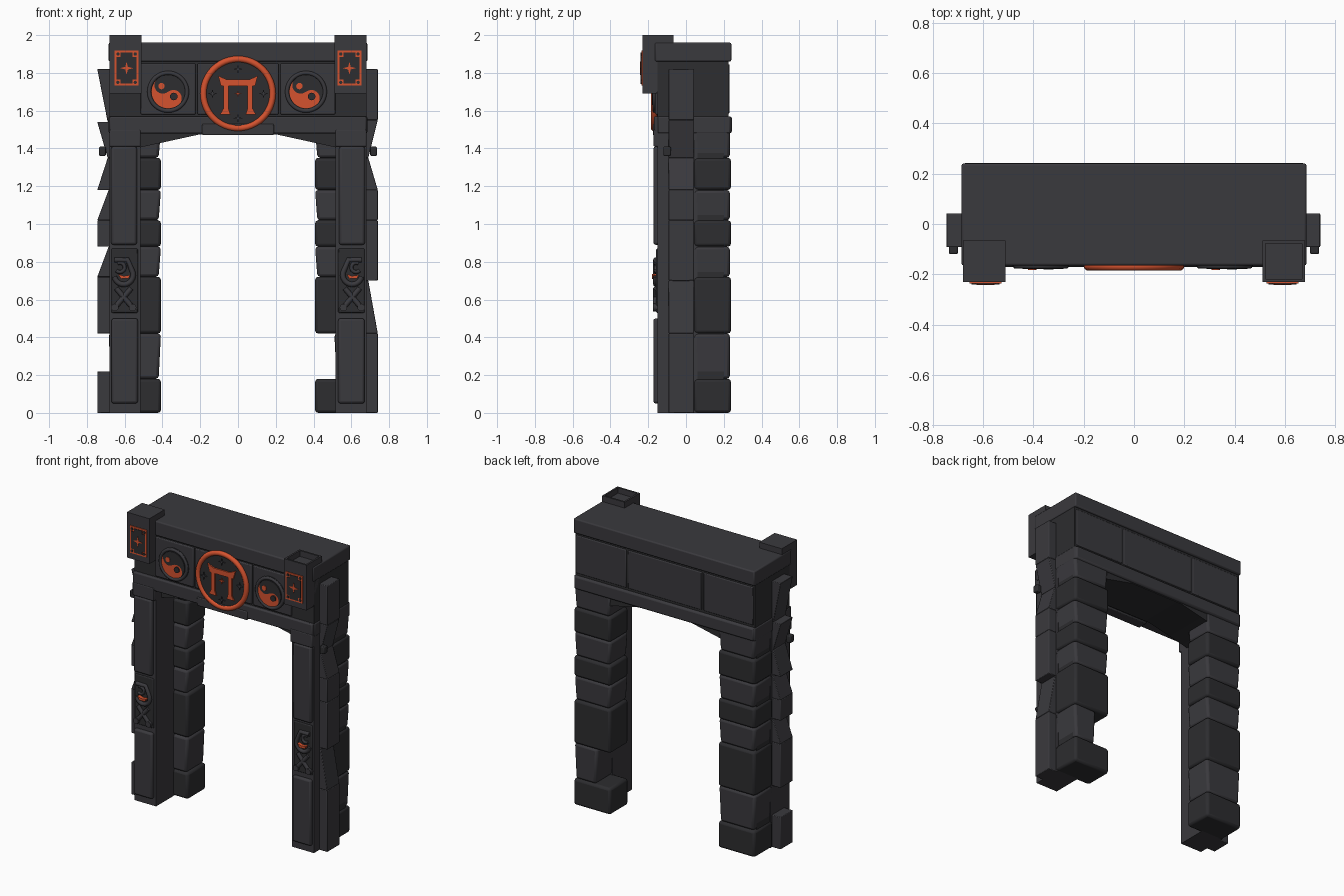
import bpy, bmesh, math
from mathutils import Matrix, Vector

if "Cube" in bpy.data.objects:
    bpy.data.objects.remove(bpy.data.objects["Cube"], do_unlink=True)


def material(name, rgb):
    m = bpy.data.materials.new(name)
    m.use_nodes = True
    m.diffuse_color = (*rgb, 1)
    m.node_tree.nodes["Principled BSDF"].inputs["Base Color"].default_value = (*rgb, 1)
    return m


STONE = material("charcoal stone", (0.042, 0.041, 0.047))
DARK = material("dark stone", (0.026, 0.026, 0.029))
ORANGE = material("ember orange", (0.66, 0.085, 0.028))


def finish(name, bm, mat, bevel=0.0):
    bmesh.ops.recalc_face_normals(bm, faces=bm.faces[:])
    me = bpy.data.meshes.new(name)
    bm.to_mesh(me)
    bm.free()
    me.materials.append(mat)
    ob = bpy.data.objects.new(name, me)
    bpy.context.collection.objects.link(ob)
    if bevel:
        mod = ob.modifiers.new("worn edges", "BEVEL")
        mod.width, mod.segments = bevel, 2
        mod.limit_method = "ANGLE"
    bpy.context.view_layer.objects.active = ob
    ob.select_set(True)
    bpy.ops.object.shade_smooth_by_angle(angle=math.radians(35))
    ob.select_set(False)
    return ob


def prism(name, pts, lo, hi, mat, axis="y", bevel=0.0):
    """Extrude an outline: (x, z) along y, or (y, z) along x."""
    place = (lambda p, d: (p[0], d, p[1])) if axis == "y" else (lambda p, d: (d, p[0], p[1]))
    bm = bmesh.new()
    a = [bm.verts.new(place(p, lo)) for p in pts]
    b = [bm.verts.new(place(p, hi)) for p in pts]
    bm.faces.new(a)
    bm.faces.new(b[::-1])
    for i in range(len(pts)):
        j = (i + 1) % len(pts)
        bm.faces.new((a[i], b[i], b[j], a[j]))
    return finish(name, bm, mat, bevel)


def box(name, x, y, z, mat=STONE, bevel=0.0):
    return prism(name, [(x[0], z[0]), (x[1], z[0]), (x[1], z[1]), (x[0], z[1])],
                 y[0], y[1], mat, bevel=bevel)


def arc(cx, cz, r, a0, a1, n=16):
    angles = [math.radians(a0 + (a1 - a0) * i / n) for i in range(n + 1)]
    return [(cx + r * math.cos(a), cz + r * math.sin(a)) for a in angles]


def disc(name, cx, cz, r, y0, y1, mat, n=40):
    return prism(name, arc(cx, cz, r, 0, 360, n)[:-1], y0, y1, mat)


def ring(name, cx, cz, y, r, tube, mat):
    bpy.ops.mesh.primitive_torus_add(location=(cx, y, cz), rotation=(math.pi / 2, 0, 0),
                                     major_radius=r, minor_radius=tube,
                                     major_segments=48, minor_segments=10)
    ob = bpy.context.object
    ob.name = name
    ob.data.materials.append(mat)
    bpy.ops.object.shade_smooth()
    ob.select_set(False)


def star(name, cx, cz, r, y0, y1, mat):
    pts = [(cx + k * math.cos(i * math.pi / 4), cz + k * math.sin(i * math.pi / 4))
           for i in range(8) for k in [r if i % 2 == 0 else r * 0.28]]
    prism(name, pts, y0, y1, mat)


def tube(name, pts, y, radius, mat):
    cu = bpy.data.curves.new(name, "CURVE")
    cu.dimensions = "3D"
    cu.bevel_depth, cu.bevel_resolution, cu.use_fill_caps = radius, 2, True
    sp = cu.splines.new("POLY")
    sp.points.add(len(pts) - 1)
    for p, (x, z) in zip(sp.points, pts):
        p.co = (x, y, z, 1)
    ob = bpy.data.objects.new(name, cu)
    bpy.context.collection.objects.link(ob)
    cu.materials.append(mat)
    bpy.context.view_layer.objects.active = ob
    ob.select_set(True)
    bpy.ops.object.convert(target="MESH")
    bpy.ops.object.shade_smooth_by_angle(angle=math.radians(50))
    ob.select_set(False)


def span(s, a, b):
    return sorted((s * a, s * b))


# Lintel: core, cornice, lower beam and sloped underside
box("lintel_core", (-0.68, 0.68), (-0.15, 0.225), (1.55, 1.88), DARK)
box("lintel_cornice", (-0.685, 0.685), (-0.165, 0.24), (1.86, 1.96), STONE, 0.008)
box("front_beam", (-0.68, 0.68), (-0.17, -0.08), (1.48, 1.57), STONE, 0.008)
box("back_beam", (-0.68, 0.68), (0.1, 0.243), (1.48, 1.57), STONE, 0.012)
for s in (-1, 1):
    box("end_beam", span(s, 0.5, 0.685), (-0.15, 0.235), (1.48, 1.57), STONE, 0.008)
prism("arch_underside", [(-0.52, 1.405), (-0.2, 1.475), (0.2, 1.475), (0.52, 1.405),
                         (0.52, 1.56), (-0.52, 1.56)], -0.09, 0.225, DARK)
box("centre_keystone", (-0.19, 0.19), (-0.175, -0.1), (1.47, 1.53), STONE, 0.006)
for i, (a, b) in enumerate([(-0.515, -0.225), (-0.215, 0.215), (0.225, 0.515)]):
    box("front_panel", (a, b), (-0.163, -0.14), (1.58, 1.85), STONE, 0.006)
    box("back_panel", (a * 1.3, b * 1.3), (0.2, 0.231), (1.585, 1.845), STONE, 0.006)

# Central medallion with a small gate picture
disc("medallion_disc", 0, 1.69, 0.19, -0.172, -0.14, DARK)
ring("medallion_ring", 0, 1.69, -0.168, 0.183, 0.017, ORANGE)
prism("gate_picture_top", [(-0.105, 1.785), (-0.09, 1.73), (0.09, 1.73), (0.105, 1.785),
                           (0.06, 1.765), (-0.06, 1.765)], -0.181, -0.17, ORANGE)
for s in (-1, 1):
    prism("gate_picture_post", [(s * x, z) for x, z in
          [(0.05, 1.735), (0.078, 1.735), (0.078, 1.61), (0.095, 1.58), (0.04, 1.58), (0.05, 1.61)]],
          -0.181, -0.17, ORANGE)
    star("medallion_star", s * 0.135, 1.69, 0.025, -0.18, -0.17, STONE)
    star("medallion_star", 0, 1.69 + s * 0.13, 0.025, -0.18, -0.17, STONE)
star("centre_star", 0, 1.69, 0.02, -0.181, -0.17, ORANGE)

# Swirl medallions on either side
for cx in (-0.37, 0.36):
    cz = 1.70
    disc("swirl_plate", cx, cz, 0.112, -0.168, -0.15, DARK)
    ring("swirl_rim", cx, cz, -0.167, 0.1, 0.011, STONE)
    disc("swirl_disc", cx, cz, 0.088, -0.173, -0.16, ORANGE)
    outline = (arc(cx, cz, 0.09, 75, 255, 24) + arc(cx - 0.012, cz - 0.043, 0.044, 255, 435)
               + arc(cx + 0.012, cz + 0.043, 0.044, 255, 75)[1:-1])
    turn = Matrix.Rotation(math.radians(-125), 2)
    outline = [tuple(turn @ Vector((x - cx, z - cz)) + Vector((cx, cz))) for x, z in outline]
    prism("swirl_comma", outline, -0.179, -0.17, DARK)
    disc("swirl_eye", cx - 0.035, cz + 0.03, 0.017, -0.183, -0.17, ORANGE, 16)
    disc("swirl_dot", cx + 0.03, cz - 0.025, 0.02, -0.181, -0.17, DARK, 16)

# Corner brackets with framed plaques
for s in (-1, 1):
    x0, x1 = span(s, 0.51, 0.68)
    prism("corner_bracket", [(-0.23, 1.69), (-0.155, 1.69), (-0.08, 1.9), (-0.08, 1.962),
                             (-0.23, 1.962)], x0, x1, STONE, "x")
    if s < 0:
        box("bracket_cap", (x0, x1), (-0.23, -0.065), (1.955, 2.0))
    else:
        for a, b in ((x0, x0 + 0.012), (x1 - 0.012, x1)):
            box("bracket_rim_side", (a, b), (-0.23, -0.065), (1.95, 2.0))
        for a, b in ((-0.23, -0.218), (-0.077, -0.065)):
            box("bracket_rim_end", (x0, x1), (a, b), (1.95, 2.0))
    cx, cz, w, h = s * 0.59, 1.825, 0.064, 0.093
    box("plaque_border", (cx - w, cx + w), (-0.236, -0.228), (cz - h, cz + h), ORANGE)
    w, h, n = w - 0.011, h - 0.011, 0.022
    notched = [(sx * (w - i), sz * (h - j)) for sx, sz, flip in
               ((1, 1, 0), (-1, 1, 1), (-1, -1, 0), (1, -1, 1))
               for i, j in ([(0, n), (n, n), (n, 0)][::-1] if flip else [(0, n), (n, n), (n, 0)])]
    prism("plaque_field", [(cx + x, cz + z) for x, z in notched], -0.24, -0.23, DARK)
    star("plaque_star", cx, cz, 0.035, -0.243, -0.235, ORANGE)
    for sx in (-1, 1):
        for sz in (-1, 1):
            disc("plaque_stud", cx + sx * 0.046, cz + sz * 0.075, 0.009, -0.241, -0.23, DARK, 8)

# Legs: front pillar, carved panel and stacked back stones
LEVELS = [0, 0.18, 0.42, 0.72, 0.88, 1.02, 1.18, 1.35, 1.5]
for s in (-1, 1):
    box("front_pillar", span(s, 0.515, 0.68), (-0.15, 0.06), (0, 1.5), STONE)
    box("pillar_core", span(s, 0.55, 0.675), (0.0, 0.2), (0.02, 1.6), DARK)
    box("lower_pillar_panel", span(s, 0.53, 0.67), (-0.173, -0.14), (0.05, 0.5), STONE, 0.012)
    box("upper_pillar_panel", span(s, 0.535, 0.672), (-0.173, -0.14), (0.89, 1.41), STONE, 0.012)
    box("pillar_capital", span(s, 0.515, 0.68), (-0.172, -0.1), (1.41, 1.5), STONE, 0.006)
    box("carved_panel", span(s, 0.53, 0.67), (-0.158, -0.14), (0.53, 0.87), DARK, 0.006)

    # Hook and crossed bars carving
    cx = s * 0.605
    hook = [(cx + s * 0.05, 0.81), (cx - s * 0.02, 0.81)] + [
        (cx + s * x, z) for x, z in arc(0.0, 0.73, 0.05, 150, 350, 12)]
    tube("hook_carving", hook, -0.16, 0.014, STONE)
    tube("hook_curl", [(cx + s * x, z) for x, z in arc(0.02, 0.77, 0.025, 60, 320, 10)],
         -0.16, 0.01, STONE)
    for d in (-1, 1):
        tube("crossed_bar", [(cx - d * 0.045, 0.56), (cx + d * 0.04, 0.66)], -0.16, 0.014, STONE)
        disc("bar_knob", cx - d * 0.047, 0.558, 0.02, -0.176, -0.15, STONE, 12)
    prism("ember_inlay", [(cx - 0.03, 0.735), (cx - 0.015, 0.71), (cx + 0.025, 0.712),
                          (cx + 0.035, 0.73), (cx + 0.0, 0.725)], -0.181, -0.15, ORANGE)

    # Back stones, alternately leaning
    for i, (z0, z1) in enumerate(zip(LEVELS, LEVELS[1:])):
        inner = 0.51 if s > 0 and i == 1 else 0.408
        lean = 0.012 * (i % 2)
        prism("back_stone", [(s * (inner + lean), z0), (s * (0.685 - lean), z0),
                             (s * 0.685, z1), (s * inner, z1)], 0.04, 0.238 - lean / 2,
              STONE if i % 2 else DARK, bevel=0.016)

    # Outer side stones: bottom z, top z, bottom reach, top reach
    left = [(0, .22, .745, .745), (.42, .72, .745, .745), (.72, .88, .745, .685),
            (.88, 1.02, .745, .745), (1.02, 1.18, .745, .685), (1.18, 1.35, .745, .69),
            (1.35, 1.54, .69, .745), (1.54, 1.82, .69, .745)]
    right = [(0, .42, .74, .74), (.42, .7, .74, .69), (.7, 1.02, .74, .74),
             (1.02, 1.18, .74, .74), (1.18, 1.35, .74, .69), (1.35, 1.55, .69, .74),
             (1.55, 1.82, .74, .74)]
    for z0, z1, r0, r1 in (left if s < 0 else right):
        prism("side_stone", [(s * 0.66, z0), (s * r0, z0), (s * r1, z1), (s * 0.66, z1)],
              -0.092, 0.042, STONE, bevel=0.004)
    box("side_peg", span(s, 0.70, 0.735), (-0.12, -0.08), (1.36, 1.41), DARK, 0.006)
